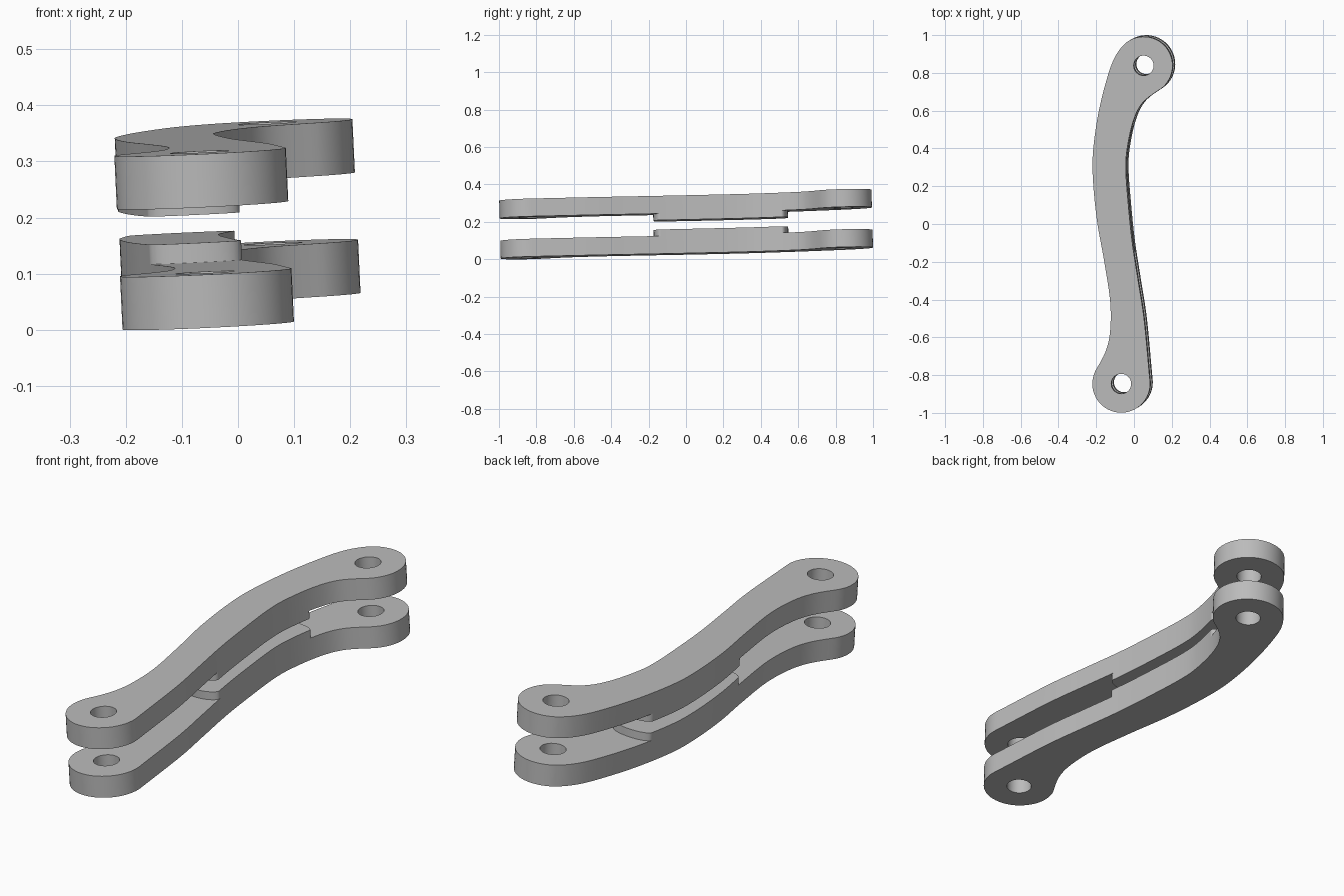
import bpy, bmesh
from math import cos, sin, radians, pi
from mathutils import Vector

if "Cube" in bpy.data.objects:
    bpy.data.objects.remove(bpy.data.objects["Cube"])

grey = bpy.data.materials.new("plain_grey")
grey.use_nodes = True
grey.diffuse_color = (0.5, 0.5, 0.5, 1)
grey.node_tree.nodes["Principled BSDF"].inputs["Base Color"].default_value = (0.5, 0.5, 0.5, 1)

BACK, FRONT = Vector((0.055, 0.847)), Vector((-0.066, -0.838))
RADIUS, HOLE = 0.153, 0.053
PLATE, PAD = 0.095, 0.035
INNER = 0.06          # distance of each plate's inner face from the mid plane


def arc(centre, r, a, b, n):
    angles = [radians(a + (b - a) * i / n) for i in range(n + 1)]
    return [centre + Vector((cos(t), sin(t))) * r for t in angles]


def tangent(angle):
    return Vector((-sin(radians(angle)), cos(radians(angle)))) * 0.1


def smooth_path(pts, t0, t1, n=8):
    """Smooth curve through the points, leaving and arriving along t0 and t1."""
    p = [pts[0] - t0] + pts + [pts[-1] + t1]
    out = []
    for a, b, c, d in zip(p, p[1:], p[2:], p[3:]):
        for i in range(n):
            t = i / n
            out.append(0.5 * (2 * b + (c - a) * t + (2 * a - 5 * b + 4 * c - d) * t * t
                              + (3 * b - a - 3 * c + d) * t ** 3))
    return out + [pts[-1]]


# Link outline: two round ends joined by two flowing edges
back_end = arc(BACK, RADIUS, -61, 125, 28)
front_end = arc(FRONT, RADIUS, 147, 367, 32)
right_mid = [(0.056, -0.50), (0.024, -0.29), (-0.008, -0.08), (-0.029, 0.13),
             (-0.04, 0.29), (-0.034, 0.40), (-0.003, 0.545), (0.045, 0.645)]
left_mid = [(-0.087, 0.91), (-0.13, 0.81), (-0.182, 0.61), (-0.213, 0.40), (-0.214, 0.24),
            (-0.193, 0.026), (-0.156, -0.185), (-0.124, -0.40), (-0.124, -0.556), (-0.146, -0.66)]
right_edge = smooth_path([front_end[-1]] + [Vector(p) for p in right_mid] + [back_end[0]],
                         tangent(7), tangent(-61))
left_edge = smooth_path([back_end[-1]] + [Vector(p) for p in left_mid] + [front_end[0]],
                        tangent(125), tangent(147))
outline = right_edge[:-1] + back_end[:-1] + left_edge[:-1] + front_end[:-1]
holes = [arc(c, HOLE, 0, 360, 32)[:-1] for c in (BACK, FRONT)]


def cut_edge(edge, low, high):
    """Part of an edge between two y values, with exact end points."""
    out = []
    for a, b in zip(edge, edge[1:]):
        stops = [(y - a.y) / (b.y - a.y) for y in (low, high) if (y - a.y) * (y - b.y) < 0]
        if low <= a.y <= high:
            out.append(a)
        out += [a.lerp(b, t) for t in stops]
    return out


def bulge(a, b, depth, n=16):
    """Bowed end between two edge points."""
    return [a.lerp(b, (1 - cos(pi * i / n)) / 2) + Vector((0, depth * sin(pi * i / n)))
            for i in range(1, n)]


# Raised pad: middle stretch of the link with bowed ends
pad_right, pad_left = (cut_edge(e, -0.135, 0.515) for e in (right_edge, left_edge))
pad_outline = (pad_right + bulge(pad_right[-1], pad_left[0], 0.035)
               + pad_left + bulge(pad_left[-1], pad_right[0], -0.035))


def slab(name, loops, z0, z1):
    """Filled outline extruded from z0 to z1, laid at the assembly's tilt."""
    curve = bpy.data.curves.new(name, 'CURVE')
    curve.dimensions, curve.fill_mode = '2D', 'BOTH'
    curve.extrude = abs(z1 - z0) / 2
    for loop in loops:
        spline = curve.splines.new('POLY')
        spline.points.add(len(loop) - 1)
        spline.use_cyclic_u = True
        for point, p in zip(spline.points, loop):
            point.co = (p.x, p.y, 0, 1)
    temp = bpy.data.objects.new(name + "_curve", curve)
    bpy.context.collection.objects.link(temp)
    graph = bpy.context.evaluated_depsgraph_get()
    mesh = bpy.data.meshes.new_from_object(temp.evaluated_get(graph))
    bpy.data.objects.remove(temp)

    bm = bmesh.new()
    bm.from_mesh(mesh)
    bmesh.ops.remove_doubles(bm, verts=bm.verts, dist=0.0001)
    bmesh.ops.recalc_face_normals(bm, faces=bm.faces)
    bmesh.ops.translate(bm, verts=bm.verts, vec=(0, 0, (z0 + z1) / 2))
    bm.to_mesh(mesh)
    bm.free()

    mesh.materials.clear()
    mesh.materials.append(grey)
    obj = bpy.data.objects.new(name, mesh)
    bpy.context.collection.objects.link(obj)
    obj.rotation_euler = (0.027, -0.047, 0)
    obj.location = (0.0045, -0.004, 0.188)
    bpy.ops.object.select_all(action='DESELECT')
    bpy.context.view_layer.objects.active = obj
    obj.select_set(True)
    bpy.ops.object.shade_smooth_by_angle(angle=radians(30))


# Two matching links with their pads facing each other
for side, s in (("upper", 1), ("lower", -1)):
    slab(side + "_link", [outline] + holes, s * INNER, s * (INNER + PLATE))
    slab(side + "_pad", [pad_outline], s * (INNER - PAD), s * INNER)
